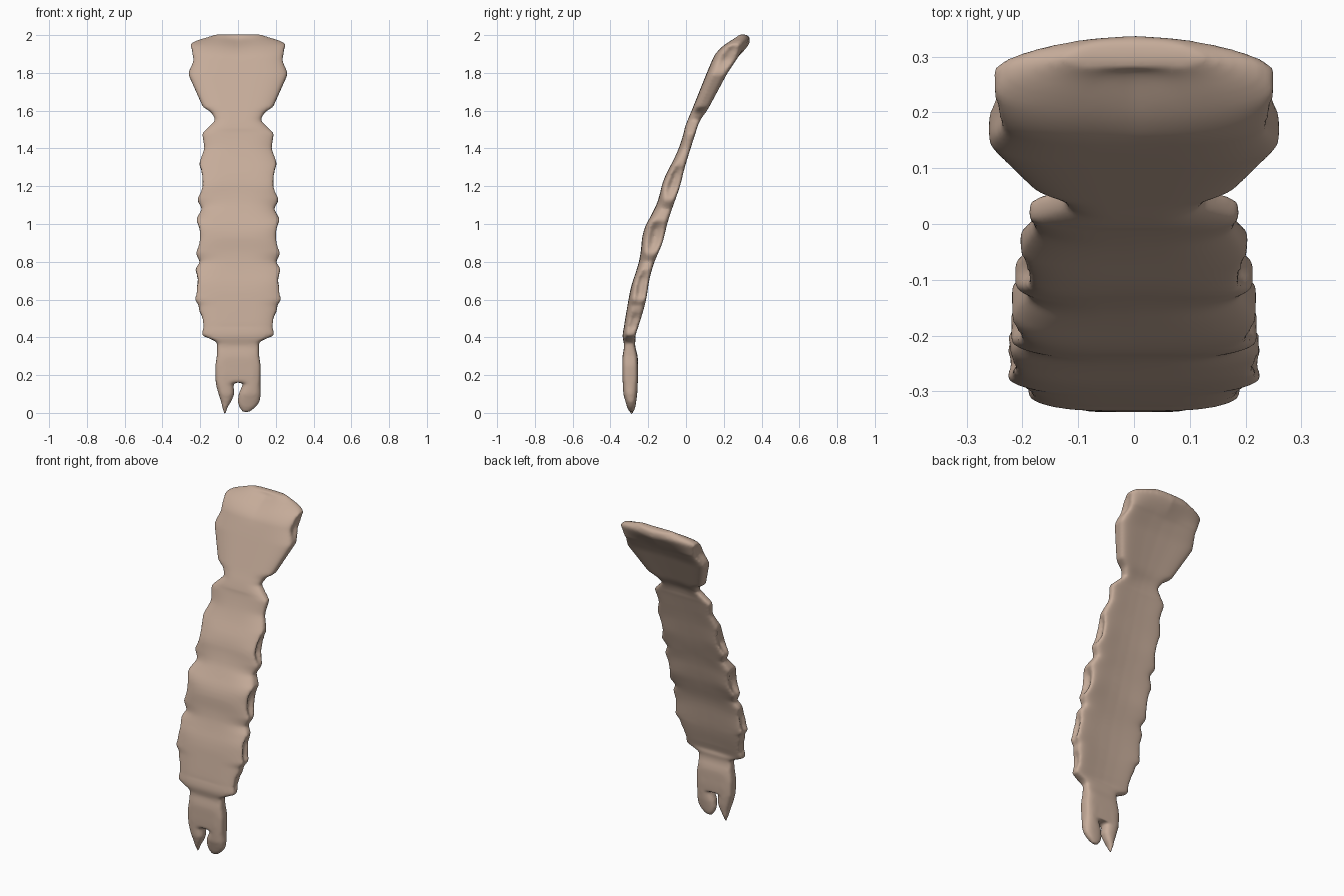
import bpy, bmesh, math

if "Cube" in bpy.data.objects:
    bpy.data.objects.remove(bpy.data.objects["Cube"])

# half-width of the bone against height
WIDTH = [(0.15, .118), (.25, .12), (.30, .112), (.37, .11), (.385, .13), (.41, .192), (.46, .195),
         (.57, .21), (.60, .242), (.68, .234), (.76, .228), (.80, .20), (.85, .231), (.93, .219),
         (1.02, .225), (1.08, .19), (1.13, .219), (1.20, .206), (1.31, .21), (1.40, .178),
         (1.48, .19), (1.55, .119), (1.59, .14), (1.62, .186), (1.70, .222), (1.79, .262),
         (1.87, .25), (1.95, .262), (1.97, .225), (1.99, .16), (2.005, .12)]
# front and back limits against height
DEPTH = [(-.01, -.293, -.282), (.03, -.312, -.268), (.1, -.332, -.258), (.2, -.337, -.253), (.3, -.337, -.255),
         (.36, -.325, -.272), (.4, -.338, -.265), (.5, -.322, -.23), (.6, -.304, -.20), (.7, -.287, -.188),
         (.8, -.24, -.163), (.9, -.238, -.11), (1.0, -.222, -.09), (1.1, -.142, -.06), (1.2, -.138, -.02),
         (1.3, -.088, 0), (1.4, -.032, .03), (1.5, -.01, .062), (1.55, .008, .08), (1.6, .03, .12),
         (1.7, .07, .175), (1.8, .11, .23), (1.9, .152, .30), (1.95, .2, .33), (1.98, .25, .34),
         (2.005, .285, .335)]
# side joint sockets: height, half-height, depth
SOCKETS = [(.48, .045, .02), (.665, .075, .034), (.93, .075, .036), (1.225, .075, .034),
           (1.89, .06, .022)]
# forked tip: height, left x, right x
PRONGS = [[(-.008, -.074, -.066), (.03, -.083, -.055), (.06, -.09, -.036), (.1, -.103, -.019),
           (.15, -.117, -.024), (.24, -.118, 0)],
          [(.004, .025, .06), (.03, .006, .095), (.06, -.002, .115), (.1, .003, .121),
           (.15, .025, .119), (.24, 0, .118)]]
N = 96


def lerp(table, z):
    if z <= table[0][0]:
        return table[0][1:]
    for a, b in zip(table, table[1:]):
        if z <= b[0]:
            t = (z - a[0]) / (b[0] - a[0])
            return [p + (q - p) * t for p, q in zip(a[1:], b[1:])]
    return table[-1][1:]


def soft_depth(z, r):
    samples = [lerp(DEPTH, z + r * k / 4) for k in range(-4, 5)]
    return [sum(s[i] for s in samples) / 9 for i in (0, 1)]


def clamp(v):
    return min(1, max(0, v))


def spow(v, e):
    return math.copysign(abs(v) ** e, v)


def loft(bm, heights, ring):
    rings = [[bm.verts.new(ring(z, 2 * math.pi * i / N)) for i in range(N)] for z in heights]
    for a, b in zip(rings, rings[1:]):
        for i in range(N):
            j = (i + 1) % N
            bm.faces.new((a[i], a[j], b[j], b[i]))
    bm.faces.new(rings[0][::-1])
    bm.faces.new(rings[-1])


def plate_ring(z, a):
    w = lerp(WIDTH, z)[0]
    u, v = spow(math.cos(a), .42), spow(math.sin(a), .42)
    # the bands are softer along the middle than at the edges
    edge, mid = soft_depth(z, .025), soft_depth(z, .075 if .45 < z < 1.5 else .02)
    k = u * u
    yf, yb = [m + (e - m) * k for e, m in zip(edge, mid)]
    x, y = w * u, (yf + yb) / 2 + (yb - yf) / 2 * v
    # hollow back, slightly rounded front
    if z > .4:
        if v > 0:
            y -= .14 * (yb - yf) * (1 - k) * v * clamp((1.97 - z) / .1)
        else:
            y -= .014 * k * k * v
    # the top edge bows forward at its corners
    y -= .03 * k * clamp((z - 1.88) / .07) * clamp(v + .3)
    # dish the side sockets
    for zc, h, d in SOCKETS:
        if abs(u) > .7:
            s = math.exp(-(v / .62) ** 2 - ((z - zc) / h) ** 4) * (abs(u) - .7) / .3
            x -= math.copysign(d * s, u)
    # shallow notch in the upper edge
    dip = .016 * math.exp(-(x / .07) ** 2) * clamp((z - 1.85) / .15)
    return (x, y, z - dip)


bm = bmesh.new()
# manubrium, body and upper part of the tip
loft(bm, [.16 + (2.005 - .16) * i / 220 for i in range(221)], plate_ring)

# two prongs of the tip
for table in PRONGS:
    def prong_ring(z, a, table=table):
        x0, x1 = lerp(table, z)
        yf, yb = lerp(DEPTH, z)
        return ((x0 + x1) / 2 + (x1 - x0) / 2 * spow(math.cos(a), .85),
                (yf + yb) / 2 + (yb - yf) / 2 * spow(math.sin(a), .75), z)
    lo, hi = table[0][0], table[-1][0]
    loft(bm, [lo + (hi - lo) * i / 30 for i in range(31)], prong_ring)

bmesh.ops.recalc_face_normals(bm, faces=bm.faces)
mesh = bpy.data.meshes.new("breastbone")
bm.to_mesh(mesh)
bm.free()
bone = bpy.data.objects.new("breastbone", mesh)
bpy.context.collection.objects.link(bone)

mat = bpy.data.materials.new("bone tan")
mat.diffuse_color = (.56, .41, .32, 1)
mat.use_nodes = True
mat.node_tree.nodes["Principled BSDF"].inputs["Base Color"].default_value = mat.diffuse_color
mesh.materials.append(mat)
for p in mesh.polygons:
    p.use_smooth = True

# fuse the parts into one soft surface
rm = bone.modifiers.new("fuse", 'REMESH')
rm.mode = 'VOXEL'
rm.voxel_size = .008
rm.use_smooth_shade = True
sm = bone.modifiers.new("soften", 'SMOOTH')
sm.factor = .5
sm.iterations = 7
